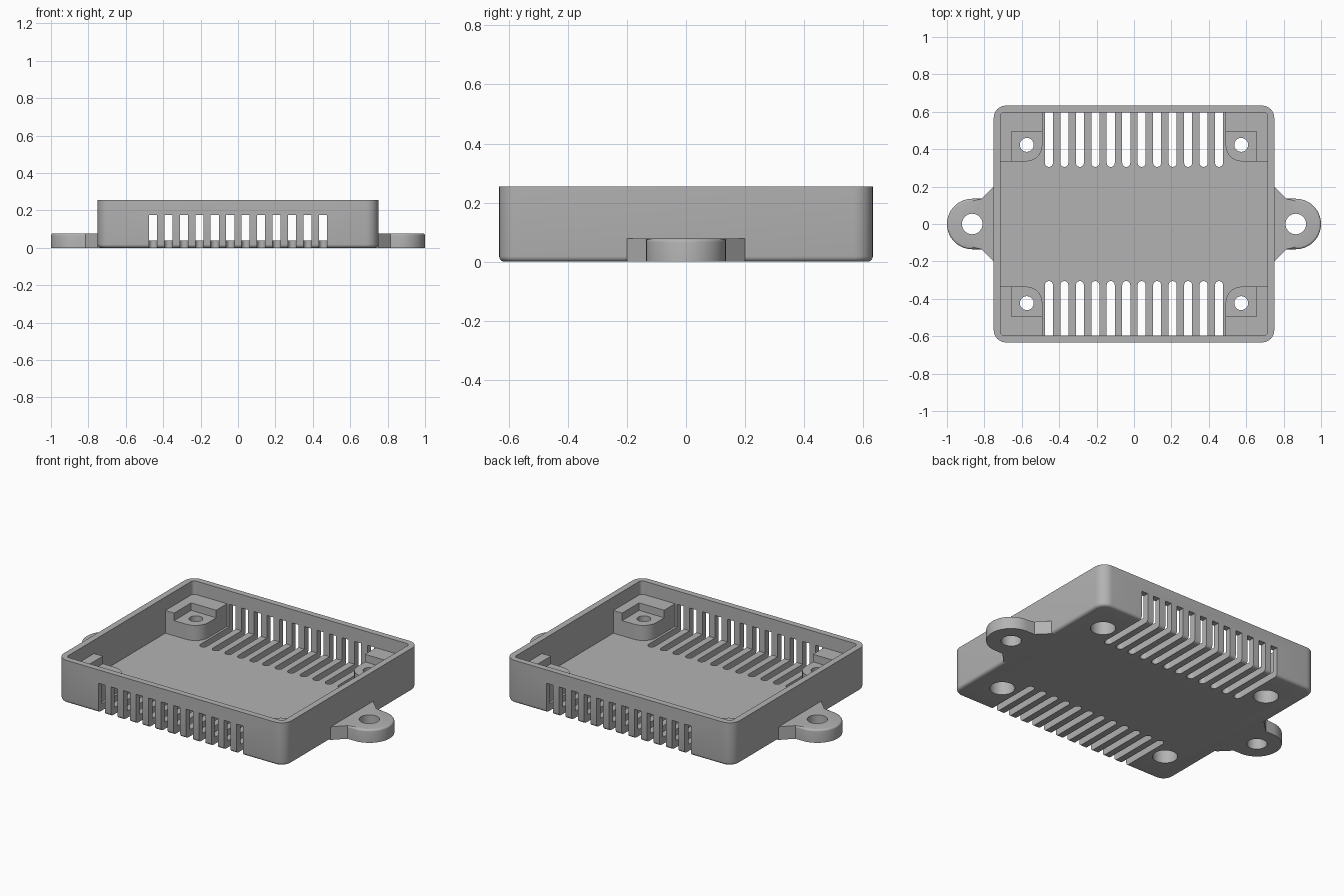
import bpy, bmesh
from math import pi, cos, sin

if "Cube" in bpy.data.objects:
    bpy.data.objects.remove(bpy.data.objects["Cube"])

grey = bpy.data.materials.new("mid grey")
grey.diffuse_color = (0.45, 0.45, 0.45, 1)
grey.use_nodes = True
grey.node_tree.nodes["Principled BSDF"].inputs["Base Color"].default_value = grey.diffuse_color


def arc(cx, cy, r, a0, a1, n=8):
    """Points on an arc, angles in degrees."""
    return [(cx + r * cos((a0 + (a1 - a0) * i / n) * pi / 180),
             cy + r * sin((a0 + (a1 - a0) * i / n) * pi / 180)) for i in range(n + 1)]


def rounded_rect(hx, hy, r):
    return (arc(hx - r, hy - r, r, 0, 90) + arc(r - hx, hy - r, r, 90, 180)
            + arc(r - hx, r - hy, r, 180, 270) + arc(hx - r, r - hy, r, 270, 360))


def circle(cx, cy, r):
    return arc(cx, cy, r, 0, 360, 40)[:-1]


def prisms(name, outlines, z0, z1, bevel_edge=None, bevel=0.0):
    """Extrude each outline from z0 to z1, optionally rounding chosen edges."""
    bm = bmesh.new()
    for pts in outlines:
        low = [bm.verts.new((x, y, z0)) for x, y in pts]
        high = [bm.verts.new((x, y, z1)) for x, y in pts]
        bm.faces.new(low[::-1])
        bm.faces.new(high)
        for i in range(len(pts)):
            j = (i + 1) % len(pts)
            bm.faces.new((low[i], low[j], high[j], high[i]))
    bmesh.ops.recalc_face_normals(bm, faces=bm.faces)
    if bevel_edge:
        edges = [e for e in bm.edges if all(bevel_edge(v.co) for v in e.verts)]
        bmesh.ops.bevel(bm, geom=edges, offset=bevel, segments=4, profile=0.5,
                        affect='EDGES', clamp_overlap=True)
    mesh = bpy.data.meshes.new(name)
    bm.to_mesh(mesh)
    bm.free()
    ob = bpy.data.objects.new(name, mesh)
    ob.data.materials.append(grey)
    bpy.context.collection.objects.link(ob)
    return ob


def cut(ob, *cutters):
    """Subtract the cutters, then remove them."""
    bpy.ops.object.select_all(action='DESELECT')
    bpy.context.view_layer.objects.active = ob
    ob.select_set(True)
    for c in cutters:
        m = ob.modifiers.new("cut", 'BOOLEAN')
        m.operation, m.solver, m.object = 'DIFFERENCE', 'EXACT', c
        bpy.ops.object.modifier_apply(modifier=m.name)
        bpy.data.objects.remove(c)
    bpy.ops.object.shade_smooth_by_angle(angle=0.5)


HX, HY, H, FLOOR = 0.75, 0.633, 0.255, 0.04
IX, IY = 0.713, 0.597
SCREW_X, SCREW_Y = 0.573, 0.423
corners = [(sx, sy) for sx in (-1, 1) for sy in (-1, 1)]

# Open tray with rounded lower rim, vent slots and screw head openings
tray = prisms("tray", [rounded_rect(HX, HY, 0.065)], 0, H, lambda c: c.z < 0.001, 0.018)
cavity = prisms("cavity_cutter", [rounded_rect(IX, IY, 0.02)], FLOOR, 1)
slots = []
for sy in (-1, 1):
    for i in range(12):
        x, r = -0.455 + i * 0.0827, 0.0215
        outline = arc(x, 0.305 + r, r, 180, 360) + [(x + r, 0.8), (x - r, 0.8)]
        slots.append([(px, sy * py) for px, py in outline])
vents = prisms("vent_cutter", slots, -0.1, 0.175)
heads = prisms("head_cutter", [circle(sx * SCREW_X, sy * SCREW_Y, 0.068) for sx, sy in corners], -0.1, 0.09)
cut(tray, cavity, vents, heads)

# Corner posts with a stepped seat, screw hole and counterbore
for n, (sx, sy) in enumerate(corners, 1):
    x0, y0, x1, y1, r = 0.49, 0.335, IX + 0.008, IY + 0.008, 0.085
    outline = arc(x0 + r, y0 + r, r, 180, 270) + [(x1, y0), (x1, y1), (x0, y1)]
    post = prisms(f"corner_post_{n}", [[(sx * x, sy * y) for x, y in outline]], 0.03, 0.175)
    seat = [(0.4, 0.25), (0.655, 0.25), (0.655, 0.495), (0.4, 0.495)]
    cut(post,
        prisms("seat_cutter", [[(sx * x, sy * y) for x, y in seat]], 0.13, 0.5),
        prisms("bore_cutter", [circle(sx * SCREW_X, sy * SCREW_Y, 0.068)], -0.1, 0.09),
        prisms("hole_cutter", [circle(sx * SCREW_X, sy * SCREW_Y, 0.037)], -0.1, 0.5))

# Flared mounting ears on both ends
for side, s in (("left", -1), ("right", 1)):
    outline = ([(0.725, -0.2), (0.75, -0.2), (0.815, -0.135)]
               + arc(0.865, 0, 0.135, -90, 90, 28)
               + [(0.815, 0.135), (0.75, 0.2), (0.725, 0.2)])
    ear = prisms(f"{side}_ear", [[(s * x, y) for x, y in outline]], 0, 0.078,
                 lambda c: c.z > 0.07 and abs(c.x) > 0.81, 0.012)
    cut(ear, prisms("ear_hole_cutter", [circle(s * 0.865, 0, 0.055)], -0.1, 0.3))
